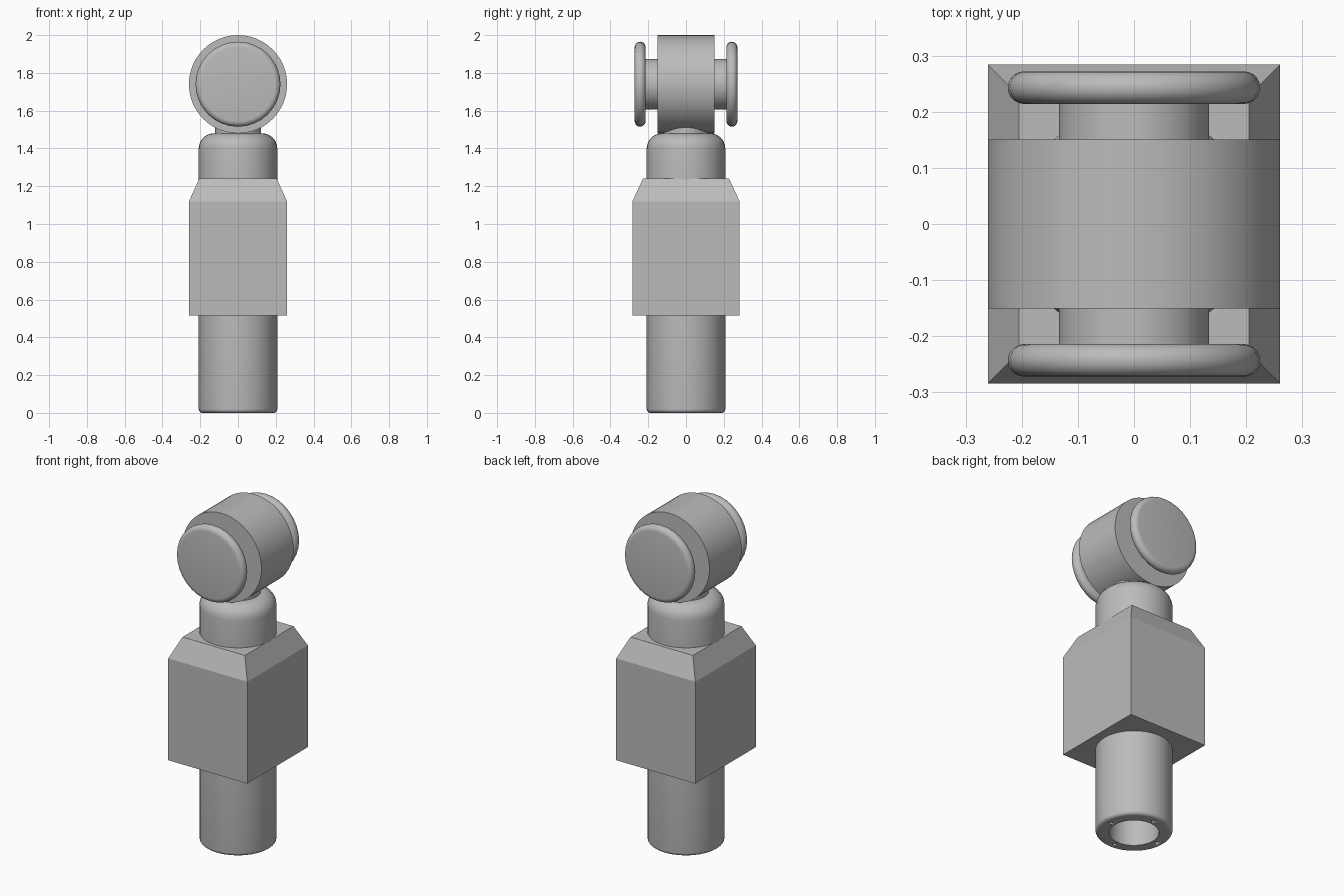
import bpy, bmesh
from math import sin, cos, pi, radians
from mathutils import Matrix

if "Cube" in bpy.data.objects:
    bpy.data.objects.remove(bpy.data.objects["Cube"])

steel = bpy.data.materials.new("plain grey")
steel.use_nodes = True
COLOUR = (0.5, 0.5, 0.5, 1)
steel.diffuse_color = COLOUR
steel.node_tree.nodes["Principled BSDF"].inputs["Base Color"].default_value = COLOUR


def finish(bm, name):
    bmesh.ops.recalc_face_normals(bm, faces=bm.faces)
    mesh = bpy.data.meshes.new(name)
    bm.to_mesh(mesh)
    bm.free()
    mesh.materials.append(steel)
    ob = bpy.data.objects.new(name, mesh)
    bpy.context.collection.objects.link(ob)
    bpy.ops.object.select_all(action="DESELECT")
    ob.select_set(True)
    bpy.context.view_layer.objects.active = ob
    bpy.ops.object.shade_smooth_by_angle(angle=radians(32))
    return ob


def arc(cr, cz, rad, start, end, n=6):
    """Profile points of a fillet, as (radius, height)."""
    angles = [radians(start + (end - start) * i / n) for i in range(n + 1)]
    return [(cr + rad * cos(a), cz + rad * sin(a)) for a in angles]


def lathe(name, profile, matrix=Matrix(), steps=32):
    bm = bmesh.new()
    verts = [bm.verts.new((r, 0, z)) for r, z in profile]
    edges = [bm.edges.new(pair) for pair in zip(verts, verts[1:])]
    bmesh.ops.spin(bm, geom=verts + edges, axis=(0, 0, 1), cent=(0, 0, 0),
                   angle=2 * pi, steps=steps)
    bmesh.ops.remove_doubles(bm, verts=bm.verts, dist=0.0001)
    bm.transform(matrix)
    return finish(bm, name)


# Hollow lower shaft with rounded foot
shaft = lathe("lower_shaft", [(0, 0.5), (0.135, 0.5), (0.135, 0)]
              + arc(0.188, 0.02, 0.02, -90, 0) + [(0.208, 0.53), (0, 0.53)])

# Four pin holes in the foot rim
for i in range(4):
    a = i * pi / 2
    hole = lathe("pin_hole_cutter", [(0, -0.02), (0.01, -0.02), (0.01, 0.1), (0, 0.1)],
                 Matrix.Translation((0.162 * cos(a), 0.162 * sin(a), 0)), 12)
    hole.hide_render = True
    hole.hide_set(True)
    cut = shaft.modifiers.new("pin_hole", "BOOLEAN")
    cut.operation = "DIFFERENCE"
    cut.object = hole

# Block body with tapered top
bm = bmesh.new()
rings = []
for hx, hy, z in [(0.26, 0.284, 0.515), (0.26, 0.284, 1.12), (0.205, 0.228, 1.24)]:
    rings.append([bm.verts.new((sx * hx, sy * hy, z))
                  for sx, sy in [(-1, -1), (1, -1), (1, 1), (-1, 1)]])
for low, high in zip(rings, rings[1:]):
    for i in range(4):
        j = (i + 1) % 4
        bm.faces.new((low[i], low[j], high[j], high[i]))
bm.faces.new(rings[0])
bm.faces.new(rings[-1])
body = finish(bm, "block_body")
for poly in body.data.polygons:
    poly.use_smooth = False

# Neck with rounded shoulder, and the post carrying the roller
lathe("neck", [(0, 1.23), (0.208, 1.23)] + arc(0.128, 1.4, 0.08, 0, 90) + [(0, 1.48)])
lathe("neck_post", [(0, 1.46), (0.122, 1.46), (0.122, 1.55), (0, 1.55)])

# Roller, axle and end caps lie along y
across = Matrix.Translation((0, 0, 1.74)) @ Matrix.Rotation(pi / 2, 4, "X")
lathe("roller_drum", [(0, -0.151), (0.26, -0.151), (0.26, 0.151), (0, 0.151)], across, 48)
lathe("axle", [(0, -0.23), (0.134, -0.23), (0.134, 0.23), (0, 0.23)], across)
for side, name in [(1, "front_cap"), (-1, "back_cap")]:
    rim = arc(0.196, side * 0.243, 0.029, -90, 90, 10)
    lathe(name, [(0, rim[0][1])] + rim + [(0, rim[-1][1])], across)
